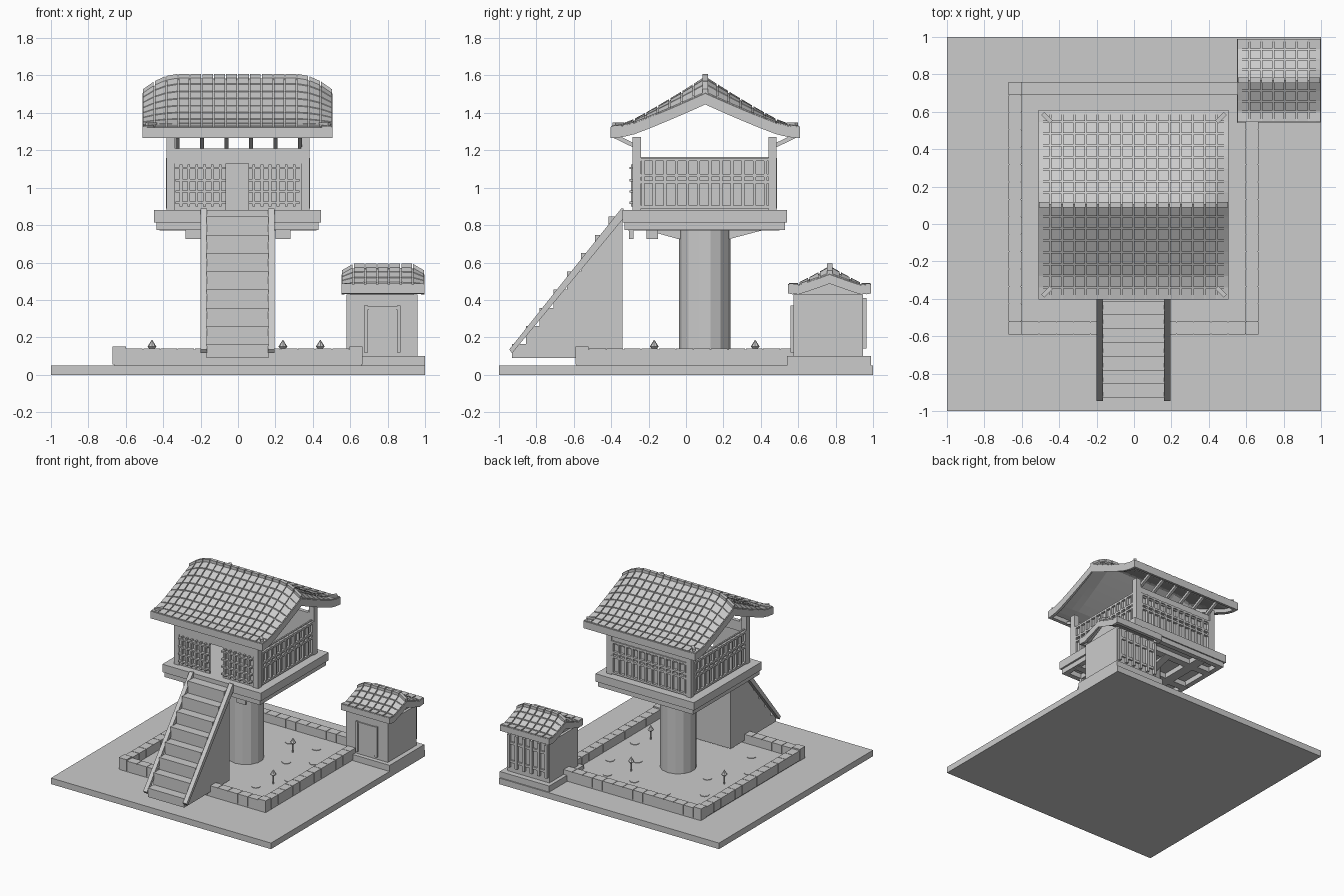
import bpy, bmesh, math
from mathutils import Matrix, Vector

if "Cube" in bpy.data.objects:
    bpy.data.objects.remove(bpy.data.objects["Cube"])

grey = bpy.data.materials.new("stone_grey")
grey.diffuse_color = (0.6, 0.6, 0.6, 1)
grey.use_nodes = True
grey.node_tree.nodes["Principled BSDF"].inputs["Base Color"].default_value = grey.diffuse_color


def finish(name, bm):
    bmesh.ops.recalc_face_normals(bm, faces=bm.faces)
    me = bpy.data.meshes.new(name)
    bm.to_mesh(me)
    bm.free()
    me.materials.append(grey)
    ob = bpy.data.objects.new(name, me)
    bpy.context.collection.objects.link(ob)
    return ob


def boxes(name, items):
    """One object from boxes given as (x0, x1, y0, y1, z0, z1)."""
    bm = bmesh.new()
    for x0, x1, y0, y1, z0, z1 in items:
        m = Matrix.Translation(((x0 + x1) / 2, (y0 + y1) / 2, (z0 + z1) / 2))
        bmesh.ops.create_cube(bm, size=1, matrix=m @ Matrix.Diagonal((x1 - x0, y1 - y0, z1 - z0, 1)))
    return finish(name, bm)


def prism(name, pts, spans):
    """Extrude a (y, z) outline along each x span."""
    bm = bmesh.new()
    for x0, x1 in spans:
        f = bm.faces.new([bm.verts.new((x0, y, z)) for y, z in pts])
        r = bmesh.ops.extrude_face_region(bm, geom=[f])
        bmesh.ops.translate(bm, vec=(x1 - x0, 0, 0), verts=[v for v in r["geom"] if isinstance(v, bmesh.types.BMVert)])
    return finish(name, bm)


def cones(name, items, sides):
    """One object from cones given as (x, y, z0, z1, r0, r1)."""
    bm = bmesh.new()
    for x, y, z0, z1, r0, r1 in items:
        bmesh.ops.create_cone(bm, cap_ends=True, segments=sides, radius1=r0, radius2=r1, depth=z1 - z0,
                              matrix=Matrix.Translation((x, y, (z0 + z1) / 2)))
    return finish(name, bm)


def slab(bm, surf, x0, x1, y0, y1, nx, ny, lo, hi):
    """Closed slab following a height function between offsets lo and hi."""
    g = {}
    for k, off in enumerate((lo, hi)):
        for i in range(nx + 1):
            for j in range(ny + 1):
                x, y = x0 + (x1 - x0) * i / nx, y0 + (y1 - y0) * j / ny
                g[i, j, k] = bm.verts.new((x, y, surf(x, y) + off))
    quad = lambda *c: bm.faces.new([g[q] for q in c])
    for i in range(nx):
        for j in range(ny):
            for k in (0, 1):
                quad((i, j, k), (i + 1, j, k), (i + 1, j + 1, k), (i, j + 1, k))
        for j in (0, ny):
            quad((i, j, 0), (i + 1, j, 0), (i + 1, j, 1), (i, j, 1))
    for j in range(ny):
        for i in (0, nx):
            quad((i, j, 0), (i, j + 1, 0), (i, j + 1, 1), (i, j, 1))


def roof(prefix, cx, cy, hx, hy, eave, ridge, drop, cols, rows, board):
    """Curved tiled gable roof whose ridge bends down toward both ends."""
    def surf(x, y):
        u, t = abs(x - cx) / hx, min(1, abs(y - cy) / hy)
        bend = drop * max(0, (u - 0.6) / 0.4) ** 2
        lip = 0.02 * max(0, t - 0.8) / 0.2
        return eave - 0.02 + (ridge - bend - eave + 0.02) * (1 - t) ** 1.15 + lip
    X0, X1, Y0, Y1 = cx - hx, cx + hx, cy - hy, cy + hy
    bm = bmesh.new()
    slab(bm, surf, X0, X1, Y0, Y1, cols, rows * 2, -0.022, 0)
    finish(prefix + "_roof_shell", bm)
    bm = bmesh.new()
    for a in (X0, X1 - 0.025):
        slab(bm, surf, a, a + 0.025, Y0, Y1, 1, rows * 2, -board, 0.004)
    for b in (Y0, Y1 - 0.025):
        slab(bm, surf, X0, X1, b, b + 0.025, cols, 1, -board, 0.003)
    finish(prefix + "_roof_edge_boards", bm)
    bm = bmesh.new()
    w, d, g = 2 * hx / cols, hy / rows, 0.004
    for i in range(cols):
        for j in range(rows * 2):
            slab(bm, surf, X0 + i * w + g, X0 + (i + 1) * w - g, Y0 + j * d + g, Y0 + (j + 1) * d - g, 1, 1, -0.002, 0.01)
    finish(prefix + "_roof_tiles", bm)
    bm = bmesh.new()
    for i in range(cols):
        a = X0 + i * w
        slab(bm, lambda x, y: surf(x, cy), a + 0.003, a + w - 0.003, cy - 0.014, cy + 0.014, 1, 1, -0.03, 0.024)
    finish(prefix + "_ridge_tiles", bm)


# Ground, pond and pond border
boxes("ground_plate", [(-1, 1, -1, 1, 0, 0.05)])
boxes("pond_floor", [(-0.66, 0.66, -0.585, 0.755, 0.05, 0.07)])
L, R, F, B, W = -0.67, 0.665, -0.59, 0.76, 0.07
stones = [(x, x + W, y, y + W, 0.055, 0.15) for x, y in ((L, F), (R - W, F), (L, B - W))]
n = 13
sx, sy = (R - L - 2 * W) / n, (B - F - 2 * W) / n
for i in range(n):
    x, y = L + W + i * sx, F + W + i * sy
    stones += [(x + 0.002, x + sx - 0.002, F, F + W, 0.06, 0.14), (x + 0.002, x + sx - 0.002, B - W, B, 0.06, 0.14),
               (L, L + W, y + 0.002, y + sy - 0.002, 0.06, 0.14), (R - W, R, y + 0.002, y + sy - 0.002, 0.06, 0.14)]
boxes("pond_border_stones", stones)
boxes("pond_border_core", [(L + .003, R - .003, a, a + W - .006, 0.06, 0.135) for a in (F + .003, B - W + .003)]
      + [(a, a + W - .006, F + .003, B - .003, 0.06, 0.135) for a in (L + .003, R - W + .003)])

# Water plants
buds = [(0.44, -0.17), (0.24, 0.37), (-0.46, 0.16)]
cones("flower_stems", [(x, y, 0.07, 0.14, 0.006, 0.006) for x, y in buds], 6)
cones("flower_buds", [(x, y, 0.135, 0.15, 0.008, 0.024) for x, y in buds]
      + [(x, y, 0.15, 0.187, 0.024, 0.001) for x, y in buds], 8)
pads = [(.36, -.28), (.5, -.05), (.3, .2), (.48, .3), (.12, .5), (-.2, .55), (-.45, .4),
        (-.3, .15), (-.5, -.1), (-.35, -.35), (.35, .52), (.3, -.45)]
cones("lily_pads", [(x, y, 0.07, 0.074, 0.035, 0.035) for x, y in pads], 12)

# Central pillar and support beams
cones("pillar", [(0, 0.1, 0.07, 0.82, 0.137, 0.137)], 14)
boxes("support_beams", [(x - 0.04, x + 0.04, -0.31, 0.5, 0.77, 0.81) for x in (-0.24, 0.24)]
      + [(-0.42, 0.42, y - 0.03, y + 0.03, 0.77, 0.81) for y in (-0.18, 0.1, 0.38)]
      + [(x - 0.04, x + 0.04, y - 0.03, y + 0.03, 0.725, 0.77) for x in (-0.24, 0.24) for y in (-0.18,)]
      + [(x - 0.04, x + 0.04, -0.305, -0.28, 0.725, 0.77) for x in (-0.24, 0.24)])
prism("tapered_bracket", [(-0.2, 0.77), (0.4, 0.77), (0.23, 0.725), (-0.04, 0.725)], [(-0.03, 0.03)])

# Platform
boxes("platform_floor", [(-0.45, 0.445, -0.34, 0.54, 0.815, 0.88)])
boxes("platform_skirt", [(-0.435, 0.43, a, a + 0.04, 0.775, 0.815) for a in (-0.33, 0.49)]
      + [(a, a + 0.04, -0.33, 0.53, 0.775, 0.815) for a in (-0.435, 0.39)])

# Staircase
N, y0, z0, dy, dz = 8, -0.93, 0.09, 0.59 / 8, 0.78 / 8
steps = [(y0, z0)]
for i in range(N):
    steps += [(y0 + i * dy, z0 + (i + 0.75) * dz), (y0 + (i + 1) * dy, z0 + (i + 0.75) * dz)]
prism("stair_body", steps + [(y0 + N * dy, z0)], [(-0.168, 0.162)])
prism("stair_rails", [(-0.945, 0.135), (-0.93, 0.115), (-0.335, 0.835), (-0.335, 0.89), (-0.345, 0.89)],
      [(-0.2, -0.166), (0.16, 0.195)])

# House frame
boxes("corner_posts", [(a, a + 0.045, b, b + 0.045, 0.88, 1.27) for a in (-0.383, 0.338) for b in (-0.285, 0.44)])
boxes("top_beams", [(-0.36, 0.36, a, a + 0.03, 1.13, 1.21) for a in (-0.28, 0.448)])
boxes("wall_panels", [(-0.36, 0.36, 0.455, 0.467, 0.88, 1.16), (-0.367, -0.355, -0.26, 0.46, 0.88, 1.165),
                      (0.355, 0.367, -0.26, 0.46, 0.88, 1.165), (-0.345, -0.065, -0.275, -0.263, 0.88, 1.13),
                      (0.055, 0.345, -0.275, -0.263, 0.88, 1.13)])

# Lattices
side, back, front = [], [], []
for a, b in ((-0.386, -0.365), (0.365, 0.386)):
    side += [(a, b, y - 0.008, y + 0.008, 0.89, 1.16) for y in [-0.23 + 0.0595 * i for i in range(12)]]
    side += [(a, b, -0.24, 0.44, z - 0.008, z + 0.008) for z in (0.897, 1.03, 1.065, 1.15)]
back += [(x - 0.008, x + 0.008, 0.465, 0.487, 0.89, 1.16) for x in [-0.33 + 0.06 * i for i in range(12)]]
back += [(-0.34, 0.34, 0.465, 0.487, z - 0.008, z + 0.008) for z in (0.897, 1.03, 1.065, 1.15)]
for a, b in ((-0.335, -0.065), (0.055, 0.33)):
    front += [(x - 0.007, x + 0.007, -0.295, -0.275, 0.9, 1.125) for x in [a + 0.03 + (b - a - 0.06) * i / 5 for i in range(6)]]
    front += [(a, b, -0.302, -0.275, z - 0.006, z + 0.006) for z in (0.92, 0.98, 1.04, 1.105)]
boxes("side_lattice", side)
boxes("back_lattice", back)
boxes("front_lattice", front)

# Eave struts
xs = [(-0.335 + i * 0.131, -0.313 + i * 0.131) for i in range(6)]
prism("front_eave_struts", [(-0.25, 1.2), (-0.25, 1.225), (-0.385, 1.29), (-0.385, 1.265)], xs)
prism("back_eave_struts", [(0.45, 1.2), (0.45, 1.225), (0.585, 1.29), (0.585, 1.265)], xs)

# Main roof and its corner ornaments
roof("main", -0.003, 0.103, 0.508, 0.507, 1.32, 1.585, 0.085, 16, 8, 0.055)
bm = bmesh.new()
for sx_ in (-1, 1):
    for sy_ in (-1, 1):
        m = Matrix.Translation((sx_ * 0.465, 0.103 + sy_ * 0.465, 1.335)) @ Matrix.Rotation(sx_ * sy_ * math.pi / 4, 4, "Z")
        bmesh.ops.create_cube(bm, size=1, matrix=m @ Matrix.Diagonal((0.065, 0.022, 0.03, 1)))
finish("roof_corner_ornaments", bm)

# Small shed
boxes("shed_plinth", [(0.55, 1, 0.54, 0.99, 0.05, 0.1)])
boxes("shed_body", [(0.58, 0.96, 0.575, 0.945, 0.1, 0.43)])
prism("shed_gable", [(0.575, 0.43), (0.945, 0.43), (0.76, 0.53)], [(0.6, 0.94)])
boxes("shed_door", [(0.675, 0.695, 0.56, 0.58, 0.12, 0.37), (0.85, 0.87, 0.56, 0.58, 0.12, 0.37),
                    (0.7, 0.845, 0.568, 0.58, 0.13, 0.355), (0.675, 0.87, 0.565, 0.58, 0.35, 0.365)])
boxes("shed_back_lattice", [(x - 0.01, x + 0.01, 0.94, 0.965, 0.14, 0.41) for x in [0.6 + 0.068 * i for i in range(6)]]
      + [(0.59, 0.95, 0.94, 0.958, z - 0.01, z + 0.01) for z in (0.19, 0.34)])
roof("shed", 0.775, 0.768, 0.222, 0.222, 0.48, 0.572, 0.04, 7, 4, 0.045)
